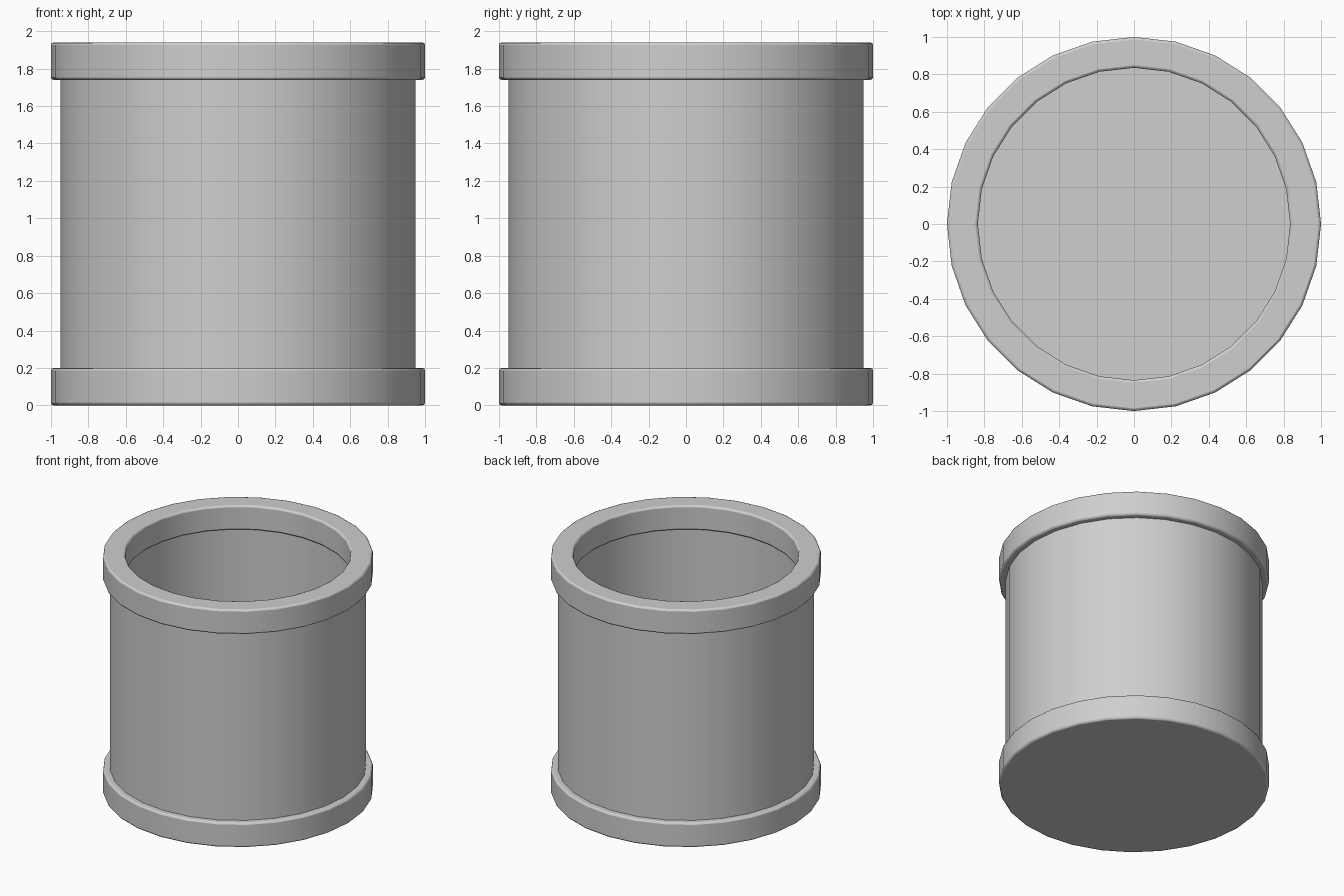
import bpy, bmesh
from math import radians, sin, cos, tau

SIDES = 28

old = bpy.data.objects.get("Cube")
if old:
    bpy.data.objects.remove(old, do_unlink=True)

# One plain grey for every part
grey = bpy.data.materials.new("light_grey")
grey.use_nodes = True
grey.diffuse_color = (0.62, 0.62, 0.62, 1)
grey.node_tree.nodes["Principled BSDF"].inputs["Base Color"].default_value = grey.diffuse_color


def finish(name, bm, bevel):
    bmesh.ops.recalc_face_normals(bm, faces=bm.faces)
    mesh = bpy.data.meshes.new(name)
    bm.to_mesh(mesh)
    bm.free()
    mesh.materials.append(grey)
    obj = bpy.data.objects.new(name, mesh)
    bpy.context.collection.objects.link(obj)
    if bevel:
        mod = obj.modifiers.new("rounded_edges", "BEVEL")
        mod.width = bevel
        mod.segments = 2
        mod.limit_method = "ANGLE"
        mod.angle_limit = radians(40)
    bpy.ops.object.select_all(action="DESELECT")
    obj.select_set(True)
    bpy.context.view_layer.objects.active = obj
    bpy.ops.object.shade_smooth_by_angle(angle=radians(35))
    return obj


def ring(name, inner, outer, low, high, bevel=0):
    """Tube with a rectangular section, or a solid disc when inner is 0."""
    bm = bmesh.new()

    def loop(r, z):
        return [bm.verts.new((r * cos(tau * i / SIDES), r * sin(tau * i / SIDES), z))
                for i in range(SIDES)]

    if inner:
        loops = [loop(inner, low), loop(outer, low), loop(outer, high), loop(inner, high)]
        pairs = list(zip(loops, loops[1:] + loops[:1]))
    else:
        loops = [loop(outer, low), loop(outer, high)]
        pairs = [tuple(loops)]
        for cap in loops:
            bm.faces.new(cap)
    for a, b in pairs:
        for i in range(SIDES):
            j = (i + 1) % SIDES
            bm.faces.new((a[i], a[j], b[j], b[i]))
    return finish(name, bm, bevel)


# Solid base, hollow wall and overhanging top rim
ring("base", 0, 1.0, 0, 0.2, 0.014)
ring("wall", 0.86, 0.95, 0.18, 1.78)
ring("top_rim", 0.835, 1.0, 1.74, 1.94, 0.014)
